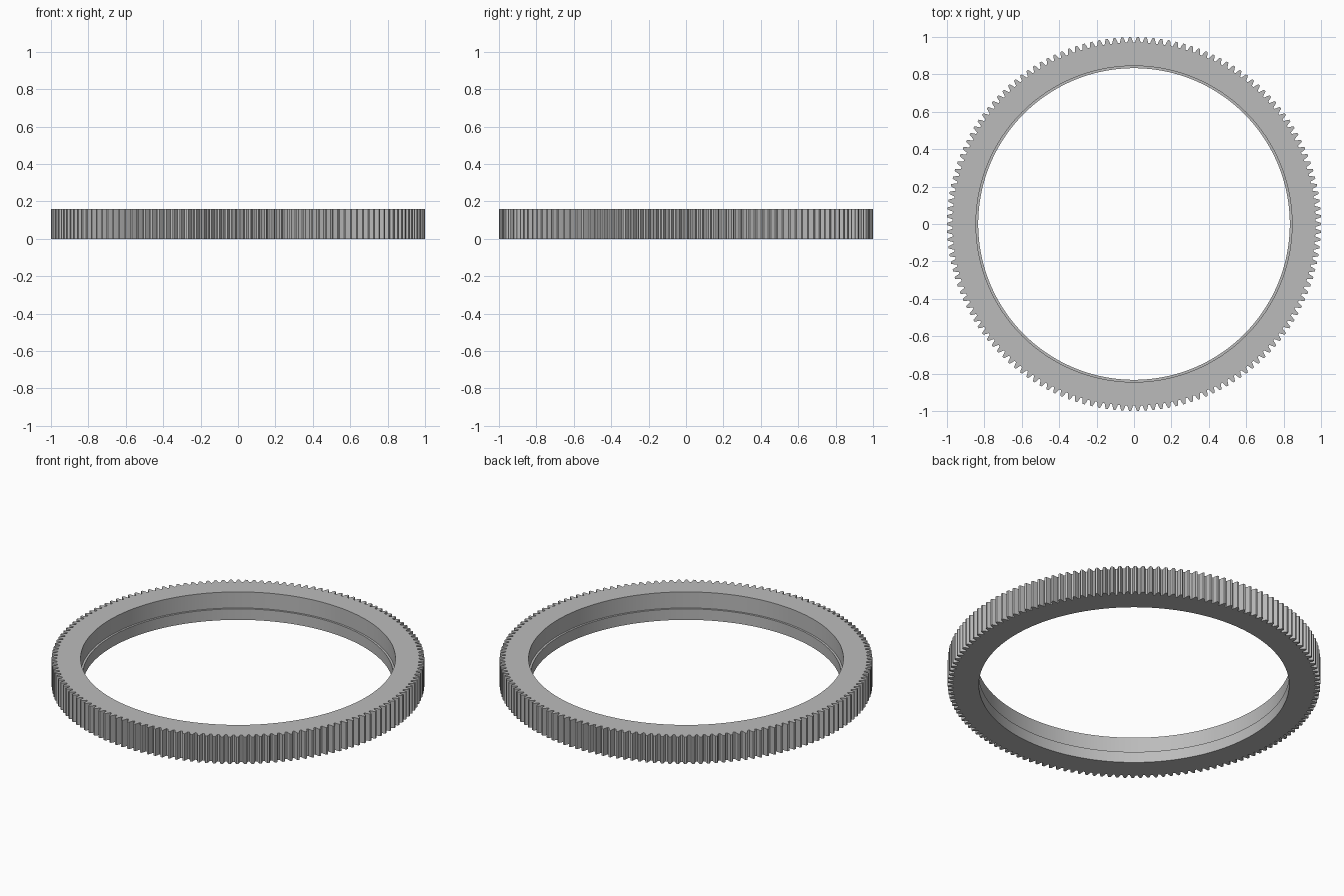
import bpy
import bmesh
from math import sin, cos, pi

cube = bpy.data.objects.get("Cube")
if cube:
    bpy.data.objects.remove(cube, do_unlink=True)

TEETH = 150
HEIGHT = 0.16
LEDGE_Z = 0.065
BORE, SEAT = 0.833, 0.845      # lower and upper inner radii
ROOT, PITCH, TIP = 0.971, 0.987, 1.0

steel = bpy.data.materials.new("grey steel")
steel.use_nodes = True
colour = (0.5, 0.5, 0.5, 1)
steel.diffuse_color = colour
steel.node_tree.nodes["Principled BSDF"].inputs["Base Color"].default_value = colour

# One tooth: fraction of the tooth pitch and radius
tooth = [(-0.38, ROOT), (-0.25, PITCH), (-0.13, TIP),
         (0.13, TIP), (0.25, PITCH), (0.38, ROOT)]
outline = [((i + f) * 2 * pi / TEETH, r) for i in range(TEETH) for f, r in tooth]

bm = bmesh.new()


def ring(z, radius=None):
    """Closed loop of vertices, round or following the teeth."""
    return [bm.verts.new(((radius or r) * cos(a), (radius or r) * sin(a), z))
            for a, r in outline]


# Cross-section loops, from the toothed rim over the top and down the bore
loops = [ring(0), ring(HEIGHT), ring(HEIGHT, SEAT),
         ring(LEDGE_Z, SEAT), ring(LEDGE_Z, BORE), ring(0, BORE)]
count = len(outline)
for k, lower in enumerate(loops):
    upper = loops[(k + 1) % len(loops)]
    for i in range(count):
        j = (i + 1) % count
        bm.faces.new((lower[i], lower[j], upper[j], upper[i]))
bmesh.ops.recalc_face_normals(bm, faces=bm.faces[:])

mesh = bpy.data.meshes.new("ring_gear")
bm.to_mesh(mesh)
bm.free()
mesh.materials.append(steel)
gear = bpy.data.objects.new("ring_gear", mesh)
bpy.context.collection.objects.link(gear)

# Smooth bore, crisp teeth and edges
bpy.context.view_layer.objects.active = gear
gear.select_set(True)
bpy.ops.object.shade_smooth_by_angle(angle=pi / 9)
